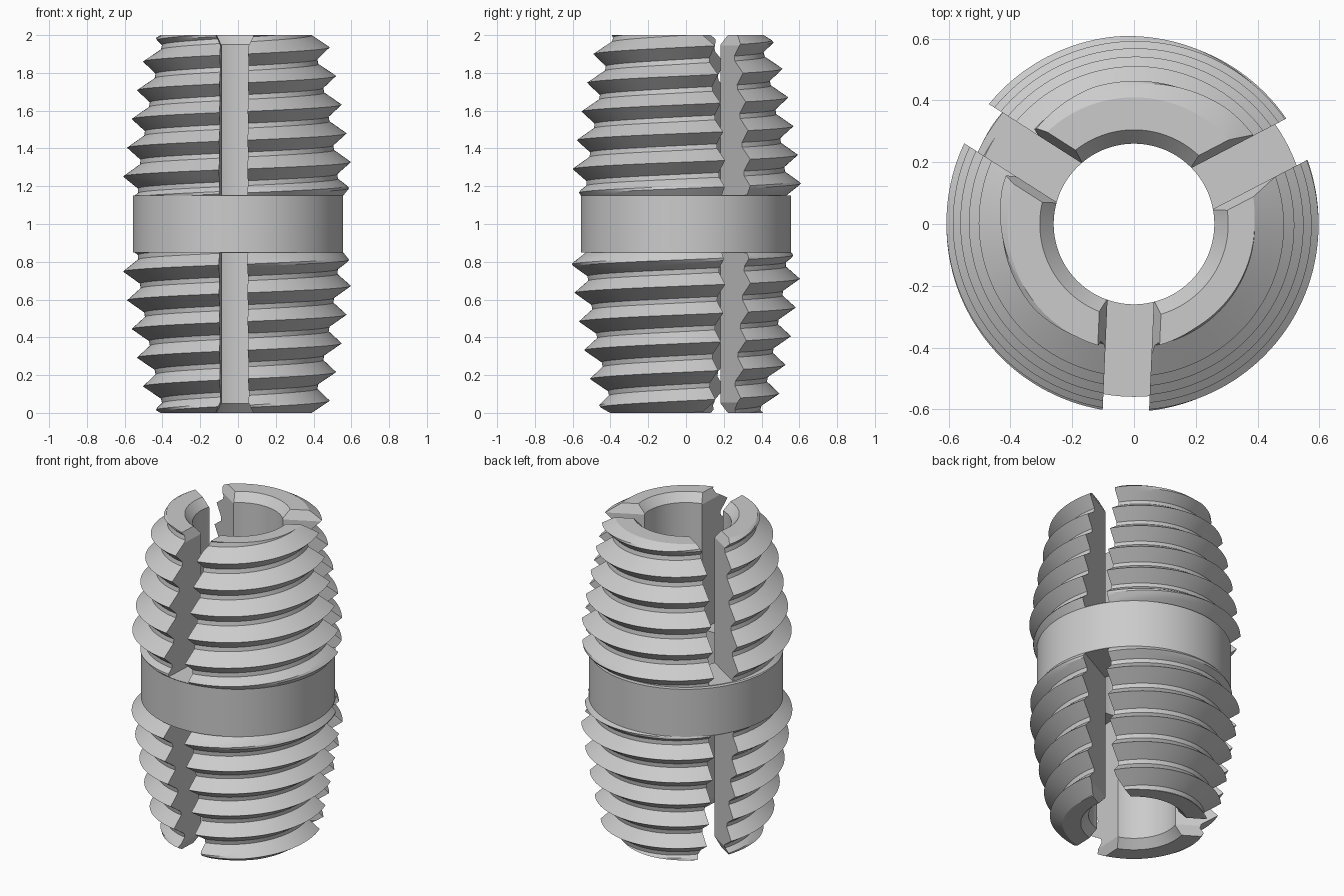
import bpy, bmesh, math
from mathutils import Matrix, Vector

if "Cube" in bpy.data.objects:
    bpy.data.objects.remove(bpy.data.objects["Cube"], do_unlink=True)

PITCH = 0.152
STEPS = 12          # profile steps per thread turn
COLUMNS = 144
BORE, COLLAR = 0.26, 0.557
SHOULDER, TOP = 1.15, 2.0
SLOT_ANGLES = [math.radians(27.5 + 120 * k) for k in range(3)]

steel = bpy.data.materials.new("steel_grey")
steel.use_nodes = True
steel.diffuse_color = (0.6, 0.6, 0.6, 1)
steel.node_tree.nodes["Principled BSDF"].inputs["Base Color"].default_value = (0.6, 0.6, 0.6, 1)


def thread_radius(z, phase):
    """Barrel-shaped V thread with a narrow flat root, trimmed at both ends."""
    rise = max(0, z - 1.23)
    crest = 0.61 - 0.12 * rise - 0.08 * rise ** 2
    from_crest = abs(phase - round(phase))
    depth = 0.08 * min(1, from_crest * STEPS / 5)
    return min(crest - depth, COLLAR + 0.8 * (z - SHOULDER), 0.41 + 1.65 * (TOP - z))


def half_column(angle):
    """Radius and height points from the collar, over the thread, to the bore."""
    start = 1.29 + PITCH * (angle / math.tau - 0.75)
    points = [(COLLAR, 1.0), (COLLAR, SHOULDER)]
    for i in range(-2 * STEPS, 6 * STEPS + 1):
        z = min(TOP, max(SHOULDER, start + PITCH * i / STEPS))
        points.append((thread_radius(z, (z - start) / PITCH), z))
    return points + [(0.305, TOP), (BORE, TOP - 0.05), (BORE, 1.0)]


def add_object(name, bm):
    bmesh.ops.recalc_face_normals(bm, faces=bm.faces)
    mesh = bpy.data.meshes.new(name)
    bm.to_mesh(mesh)
    bm.free()
    mesh.materials.append(steel)
    obj = bpy.data.objects.new(name, mesh)
    bpy.context.collection.objects.link(obj)
    return obj


# Sleeve: the upper half, and the same half turned over about the x axis
bm = bmesh.new()
for flip in (False, True):
    columns = []
    for c in range(COLUMNS + 1):
        a = math.tau * c / COLUMNS
        column = []
        for r, z in half_column(a):
            x, y = r * math.cos(a), r * math.sin(a)
            column.append(bm.verts.new((x, -y, 2 - z) if flip else (x, y, z)))
        columns.append(column)
    for left, right in zip(columns, columns[1:]):
        for i in range(len(left) - 1):
            bm.faces.new((left[i], right[i], right[i + 1], left[i + 1]))
bmesh.ops.remove_doubles(bm, verts=bm.verts, dist=0.00005)
sleeve = add_object("threaded_sleeve", bm)

# Slot cutters: radial, flared where they leave the end faces
bm = bmesh.new()
half_profile = [(0.075, SHOULDER + 0.003), (0.075, 1.945), (0.1, TOP), (0.1, 2.1)]
outline = half_profile + [(-w, z) for w, z in reversed(half_profile)]
for angle in SLOT_ANGLES:
    turn = Matrix.Rotation(angle, 3, "Z")
    for flip in (False, True):
        rings = []
        for r in (0.19, 0.8):
            rings.append([bm.verts.new(turn @ Vector((r, w, 2 - z if flip else z)))
                          for w, z in outline])
        inner, outer = rings
        bm.faces.new(inner)
        bm.faces.new(outer)
        for i in range(len(outline)):
            j = (i + 1) % len(outline)
            bm.faces.new((inner[i], inner[j], outer[j], outer[i]))
cutter = add_object("slot_cutter", bm)
cutter.hide_render = True

# Cut the slots and drop the cutter
cut = sleeve.modifiers.new("slots", "BOOLEAN")
cut.operation = "DIFFERENCE"
cut.solver = "EXACT"
cut.object = cutter
bpy.ops.object.select_all(action="DESELECT")
bpy.context.view_layer.objects.active = sleeve
sleeve.select_set(True)
bpy.ops.object.modifier_apply(modifier=cut.name)
bpy.data.objects.remove(cutter, do_unlink=True)
bpy.ops.object.shade_smooth_by_angle(angle=math.radians(22))
